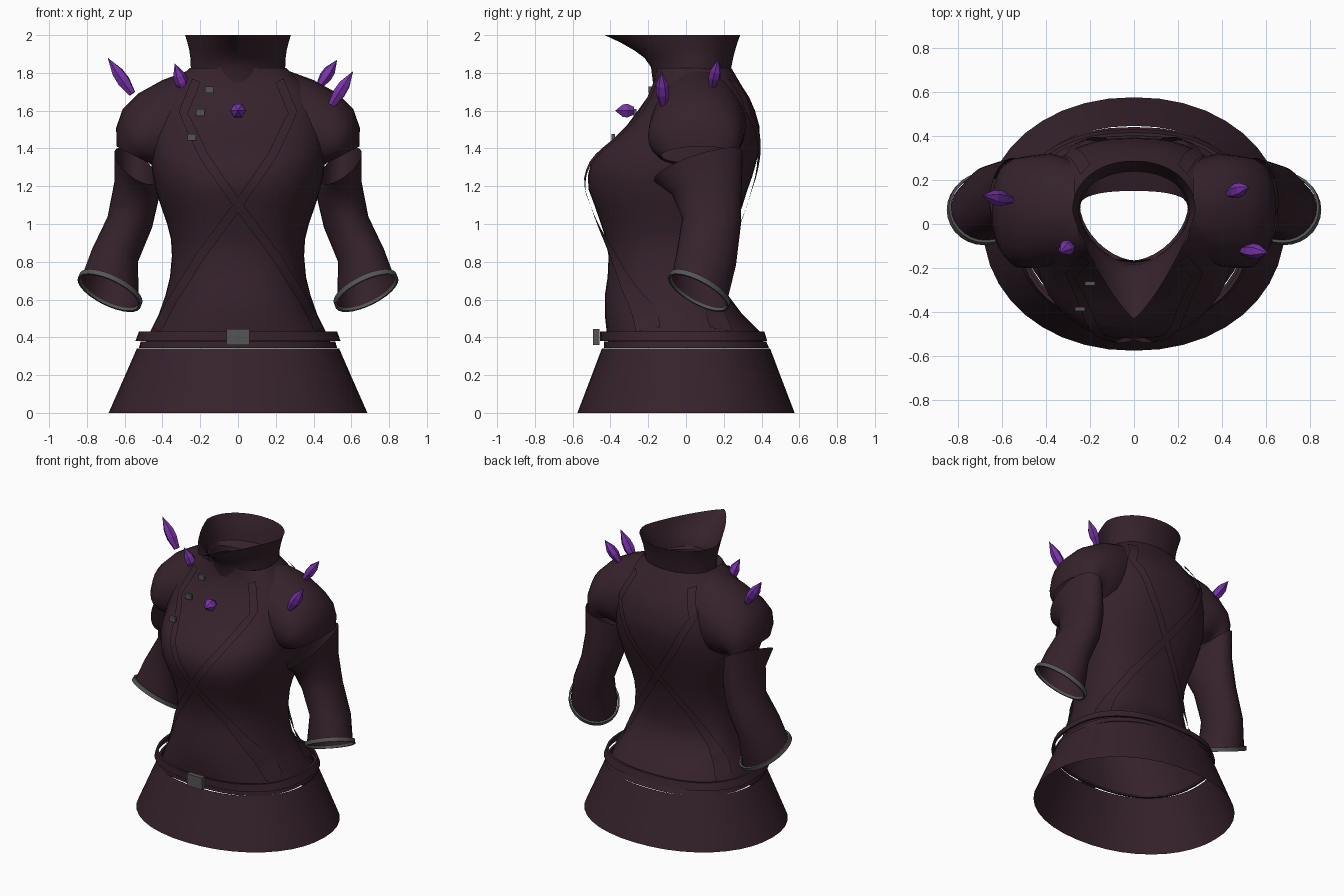
import bpy, bmesh, math
from mathutils import Vector as V

if "Cube" in bpy.data.objects:
    bpy.data.objects.remove(bpy.data.objects["Cube"])

def material(name, rgb):
    m = bpy.data.materials.new(name)
    m.diffuse_color = (*rgb, 1)
    m.use_nodes = True
    m.node_tree.nodes["Principled BSDF"].inputs["Base Color"].default_value = m.diffuse_color
    return m

CLOTH = material("dark_plum_cloth", (0.037, 0.016, 0.025))
METAL = material("grey_metal", (0.09, 0.09, 0.09))
CRYSTAL = material("purple_crystal", (0.19, 0.033, 0.40))

def finish(name, bm, mat, smooth=True):
    bmesh.ops.recalc_face_normals(bm, faces=bm.faces)
    me = bpy.data.meshes.new(name)
    bm.to_mesh(me)
    bm.free()
    me.materials.append(mat)
    ob = bpy.data.objects.new(name, me)
    bpy.context.collection.objects.link(ob)
    if smooth:
        bpy.context.view_layer.objects.active = ob
        ob.select_set(True)
        bpy.ops.object.shade_smooth_by_angle(angle=math.radians(40))
        ob.select_set(False)
    return ob

def loft(name, rings, mat, wrap=False):
    """Skin a list of closed rings; wrap joins last to first."""
    bm = bmesh.new()
    rows = [[bm.verts.new(p) for p in r] for r in rings]
    if wrap:
        rows.append(rows[0])
    n = len(rows[0])
    for a, b in zip(rows, rows[1:]):
        for i in range(n):
            j = (i + 1) % n
            bm.faces.new((a[i], a[j], b[j], b[i]))
    return finish(name, bm, mat)

def egg(z, rx, yf, yb, n=2.4, cy=0.0, nb=None, seg=40):
    """Horizontal ring with separate front and back depth."""
    pts = []
    for i in range(seg):
        t = 2 * math.pi * i / seg
        c, s = math.cos(t), math.sin(t)
        k = 2 / (n if s < 0 else (nb or n))
        x = math.copysign(abs(c) ** k, c) * rx
        y = cy + abs(s) ** k * ((yb - cy) if s > 0 else (yf - cy))
        pts.append((x, y, z))
    return pts

def tilted(p, q, v, side=1, seg=28):
    """Ring through outer point p and inner point q, half depth vector v."""
    p, q, v = V(p), V(q), V(v)
    c, u = (p + q) / 2, (p - q) / 2
    pts = [c + u * math.cos(2 * math.pi * i / seg) + v * math.sin(2 * math.pi * i / seg)
           for i in range(seg)]
    return [V((a.x * side, a.y, a.z)) for a in pts]

# torso: z, half width, front, back
BODY = [(.345, .50, -.41, .425), (.43, .465, -.42, .39), (.52, .42, -.43, .30),
        (.62, .385, -.43, .225), (.72, .36, -.415, .215), (.83, .35, -.41, .225),
        (.92, .355, -.425, .245), (1.0, .375, -.45, .265), (1.1, .41, -.485, .30),
        (1.18, .435, -.515, .325), (1.25, .45, -.52, .35), (1.32, .46, -.505, .37),
        (1.38, .46, -.465, .385), (1.45, .46, -.385, .392), (1.52, .455, -.315, .388),
        (1.6, .44, -.255, .365), (1.67, .41, -.205, .335), (1.74, .35, -.175, .29),
        (1.80, .28, -.165, .255), (1.825, .255, -.165, .24)]
loft("torso", [egg(*r) for r in BODY] + [egg(1.80, .245, -.165, .15, 1.7, .08, 2.4)], CLOTH)

# skirt and two belt bands
loft("skirt", [egg(0, .685, -.575, .575, 2.1), egg(.17, .61, -.51, .51, 2.15),
               egg(.342, .535, -.445, .445, 2.2)], CLOTH)
for name, z0, z1, r0, r1, f, b in (("belt_upper", .38, .43, .543, .525, -.455, .43),
                                   ("belt_lower", .343, .378, .525, .515, -.435, .44)):
    loft(name, [egg(z0, r0, f, b), egg(z1, r1, f, b - .015),
                egg(z1, r1 - .015, f + .015, b - .03), egg(z0, r0 - .015, f + .015, b - .015)],
         CLOTH, True)

# flared collar with pointed front
loft("collar", [egg(1.75, .245, -.175, .22, 1.7, .06, 2.2), egg(1.83, .25, -.185, .24, 1.7, .06, 2.1),
                egg(1.88, .252, -.22, .25, 1.6, .06, 2.1), egg(1.92, .258, -.275, .26, 1.5, .06, 2.1),
                egg(1.96, .268, -.345, .272, 1.35, .06, 2.1), egg(2.0, .28, -.43, .287, 1.22, .06, 2.1)],
     CLOTH)

# shoulder caps, sleeves and cuffs
CAP = [((.27, .06, 1.81), (.27, .06, 1.30), .23), ((.40, .07, 1.762), (.36, .06, 1.27), .255),
       ((.53, .06, 1.69), (.41, .05, 1.28), .255), ((.61, .06, 1.61), (.44, .04, 1.30), .25),
       ((.645, .07, 1.51), (.455, .04, 1.31), .23), ((.643, .08, 1.41), (.465, .06, 1.32), .20)]
ARM = [((.655, .08, 1.375), (.43, .05, 1.24), (0, .235, .07)),
       ((.655, .12, 1.22), (.42, .10, 1.13), (0, .185, .01)),
       ((.69, .14, 1.04), (.455, .13, .98), (0, .155, -.02)),
       ((.775, .11, .86), (.53, .11, .80), (0, .155, -.045)),
       ((.83, .07, .71), (.525, .07, .585), (0, .145, -.068))]
for s, tag in ((1, "right"), (-1, "left")):
    loft("shoulder_cap_" + tag, [tilted(p, q, (0, b, 0), s) for p, q, b in CAP], CLOTH)
    loft("sleeve_" + tag, [tilted(*r, s) for r in ARM], CLOTH)
    p, q, v = (V(a) for a in ARM[-1])
    u = (p - q).normalized() * .5
    nrm = V((-.41, .45, 1)).normalized() * .014
    sec = []
    for k, o in ((.004, 1), (.016, 1), (.016, -1), (.004, -1)):
        sec.append(tilted(p + u * 2 * k + nrm * o, q - u * 2 * k + nrm * o, v * (1 + k / .15), s))
    loft("cuff_" + tag, sec, METAL, True)

# crossed straps draped over the torso
def surface(x, z, back):
    for a, b in zip(BODY, BODY[1:]):
        if z <= b[0]:
            break
    t = min(1, max(0, (z - a[0]) / (b[0] - a[0])))
    rx, yf, yb = (a[i] + (b[i] - a[i]) * t for i in (1, 2, 3))
    k = (1 - min(.98, abs(x) / rx) ** 2.4) ** (1 / 2.4)
    return yb * k + .024 if back else yf * k - .022

PATH = [(.43, .44), (.35, .59), (.20, .83), (0, 1.1), (-.18, 1.36), (-.29, 1.59), (-.22, 1.76)]
for back in (False, True):
    for s in (1, -1):
        bm, prev = bmesh.new(), None
        for i in range(len(PATH) - 1):
            a, b = V(PATH[i]), V(PATH[i + 1])
            d = (b - a).normalized()
            side = V((-d.y, d.x)) * .024
            for j in range(6 if i < len(PATH) - 2 else 7):
                c = a.lerp(b, j / 6)
                cur = [bm.verts.new((e.x * s, surface(e.x, e.y, back), e.y))
                       for e in (c - side, c + side)]
                if prev:
                    bm.faces.new((prev[0], prev[1], cur[1], cur[0]))
                prev = cur
        finish(("back" if back else "front") + "_strap", bm, CLOTH)

# crystals on shoulders and chest
def crystal(name, base, tip, r):
    base, tip = V(base), V(tip)
    d = tip - base
    rot = d.to_track_quat('Z', 'Y')
    bm = bmesh.new()
    rows = [[bm.verts.new(base + d * f + rot @ V((math.cos(i * math.pi / 3) * r * k,
                                                  math.sin(i * math.pi / 3) * r * k, 0)))
             for i in range(6)] for f, k in ((0, .55), (.35, 1), (.6, .9))]
    top = bm.verts.new(tip)
    bm.faces.new(rows[0])
    for i in range(6):
        j = (i + 1) % 6
        for a, b in zip(rows, rows[1:]):
            bm.faces.new((a[i], a[j], b[j], b[i]))
        bm.faces.new((rows[2][i], rows[2][j], top))
    finish(name, bm, CRYSTAL, False)

crystal("crystal_left_outer", (-.56, .11, 1.69), (-.69, .13, 1.88), .036)
crystal("crystal_left_inner", (-.28, -.09, 1.70), (-.335, -.13, 1.85), .036)
crystal("crystal_right_inner", (.43, .14, 1.73), (.525, .17, 1.87), .034)
crystal("crystal_right_outer", (.495, -.12, 1.63), (.61, -.13, 1.81), .036)
crystal("crystal_chest", (0, -.275, 1.6), (0, -.375, 1.6), .042)

# buckle and buttons
def box(name, loc, size):
    bm = bmesh.new()
    bmesh.ops.create_cube(bm, size=1)
    for v in bm.verts:
        v.co = V(loc) + V([a * b for a, b in zip(v.co, size)])
    finish(name, bm, METAL, False)

box("buckle", (0, -.475, .402), (.12, .035, .085))
for x, y, z in ((-.245, -.385, 1.46), (-.20, -.27, 1.59), (-.152, -.19, 1.71)):
    box("button", (x, y, z), (.045, .018, .035))
